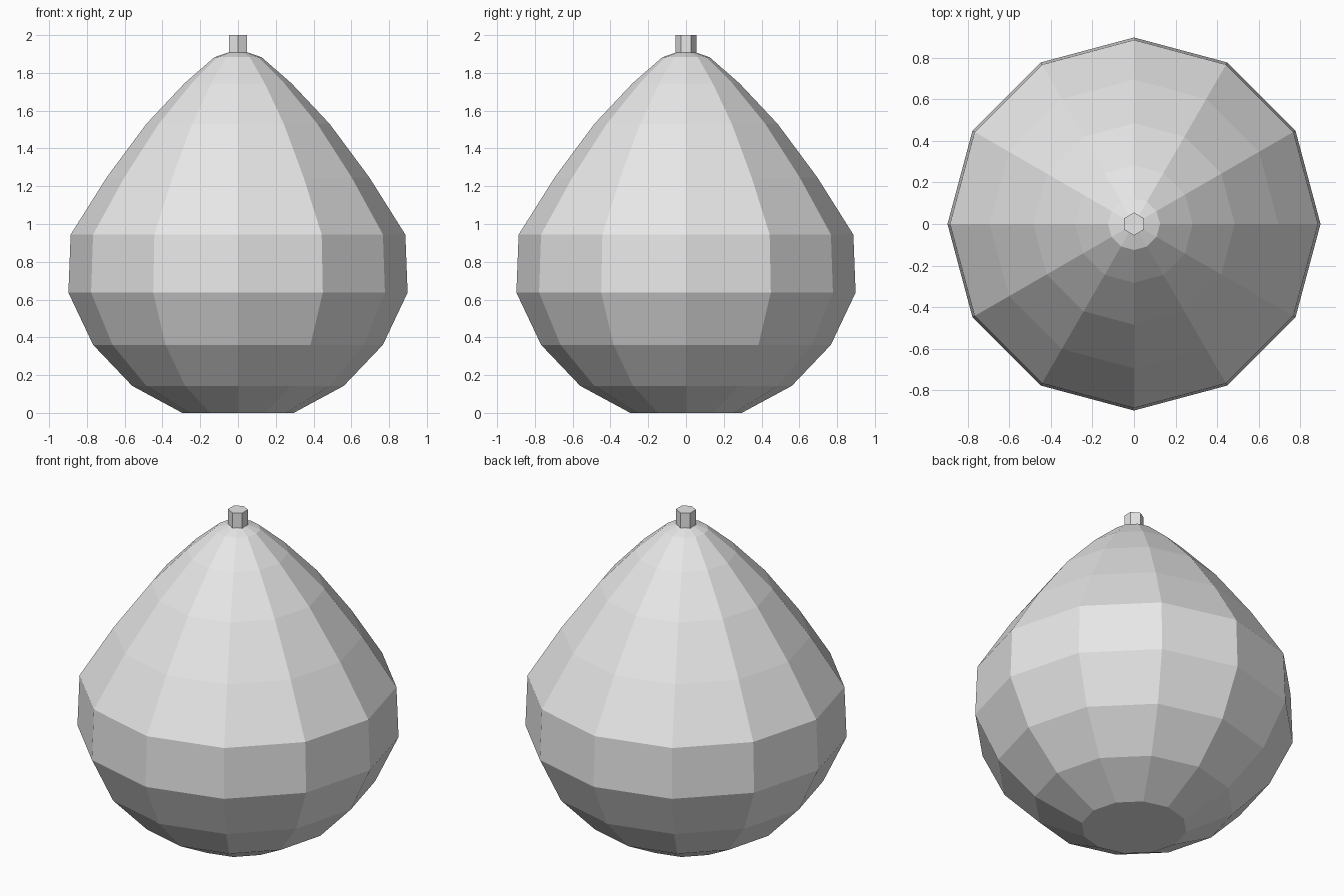
import bpy, bmesh, math

if "Cube" in bpy.data.objects:
    bpy.data.objects.remove(bpy.data.objects["Cube"])

grey = bpy.data.materials.new("light grey")
grey.diffuse_color = (0.8, 0.8, 0.8, 1)
grey.use_nodes = True
grey.node_tree.nodes["Principled BSDF"].inputs["Base Color"].default_value = grey.diffuse_color


def lathe(name, profile, sides, start):
    """Spin (radius, height) points into a closed flat-faced solid; radius 0 is a pole."""
    bm = bmesh.new()
    rings = []
    for r, z in profile:
        if r == 0:
            rings.append([bm.verts.new((0, 0, z))] * sides)
            continue
        angles = [start + math.tau * i / sides for i in range(sides)]
        rings.append([bm.verts.new((r * math.cos(a), r * math.sin(a), z)) for a in angles])
    for low, high in zip(rings, rings[1:]):
        for i in range(sides):
            j = (i + 1) % sides
            corners = [low[i], low[j], high[j], high[i]]
            bm.faces.new(list(dict.fromkeys(corners)))
    # flat caps where the profile does not end in a pole
    if profile[0][0] > 0:
        bm.faces.new(rings[0][::-1])
    if profile[-1][0] > 0:
        bm.faces.new(rings[-1])
    bmesh.ops.recalc_face_normals(bm, faces=bm.faces)
    mesh = bpy.data.meshes.new(name)
    bm.to_mesh(mesh)
    bm.free()
    mesh.materials.append(grey)
    obj = bpy.data.objects.new(name, mesh)
    bpy.context.collection.objects.link(obj)
    return obj


# Teardrop body with a flat base
lathe("body", [(0.295, 0), (0.56, 0.143), (0.767, 0.36), (0.898, 0.637),
               (0.886, 0.944), (0.695, 1.247), (0.485, 1.53), (0.283, 1.745),
               (0.125, 1.883), (0, 1.925)], 12, 0)

# Short hexagonal stem
lathe("stem", [(0.055, 1.905), (0.055, 2.0)], 6, math.pi / 2)
